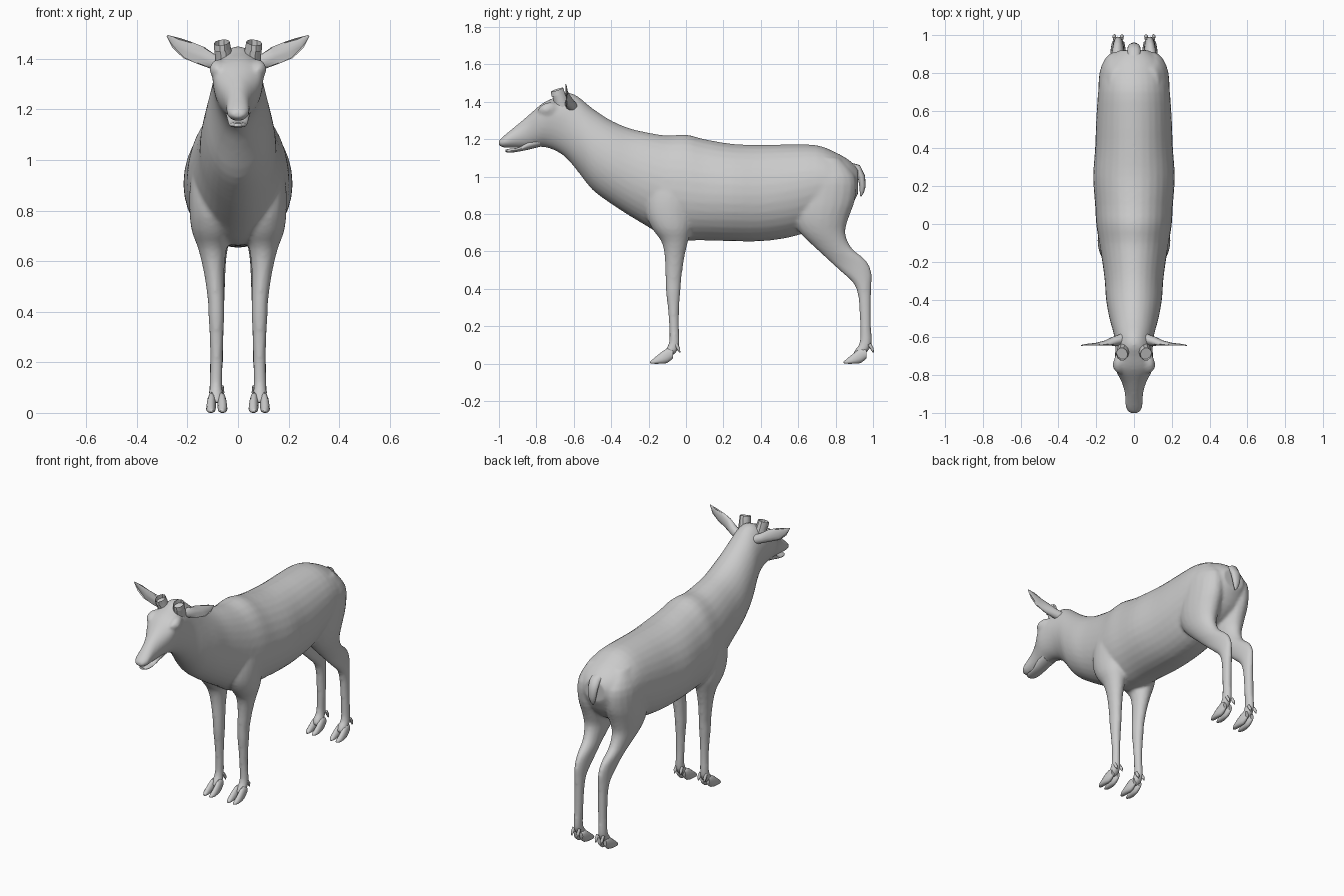
import bpy, bmesh, math
from mathutils import Vector

coat = bpy.data.materials.new("grey_coat")
coat.diffuse_color = (0.6, 0.6, 0.6, 1)


def spline(stations, steps):
    """Catmull-Rom interpolation of station tuples."""
    out, n = [], len(stations)
    for i in range(n - 1):
        p = [stations[min(max(i + k, 0), n - 1)] for k in (-1, 0, 1, 2)]
        for s in range(steps):
            t = s / steps
            out.append([0.5 * (2 * b + (c - a) * t + (2 * a - 5 * b + 4 * c - d) * t * t
                               + (3 * b - a - 3 * c + d) * t ** 3) for a, b, c, d in zip(*p)])
    return out + [list(stations[-1])]


def loft(bm, axis, stations, sides=20, steps=3, sx=1):
    """Station: position on axis, low, high, x min, x max, height ratio of widest point."""
    rings = []
    for t, lo, hi, x0, x1, m in spline(stations, steps):
        mid, ring = lo + (hi - lo) * m, []
        for k in range(sides):
            a = 2 * math.pi * k / sides
            s = math.sin(a)
            h = mid + s * ((hi - mid) if s > 0 else (mid - lo))
            x = sx * ((x0 + x1) / 2 + math.cos(a) * (x1 - x0) / 2)
            ring.append(bm.verts.new((x, t, h) if axis == 'y' else (x, h, t)))
        rings.append(ring)
    for r, q in zip(rings, rings[1:]):
        for k in range(sides):
            j = (k + 1) % sides
            bm.faces.new((r[k], r[j], q[j], q[k]))
    bm.faces.new(rings[0])
    bm.faces.new(rings[-1])


def tube(bm, points, sides=12, sx=1):
    """Elliptic tube: points are centre x, y, z, then radii along x, y, z of each flat ring."""
    rings = []
    for i, p in enumerate(points):
        c = Vector(p[:3])
        d = (Vector(points[min(i + 1, len(points) - 1)][:3])
             - Vector(points[max(i - 1, 0)][:3])).normalized()
        u = d.cross(Vector((0, 1, 0))).normalized() if abs(d.y) < 0.9 else Vector((1, 0, 0))
        v = d.cross(u)
        ring = []
        for k in range(sides):
            a = 2 * math.pi * k / sides
            w = c + u * math.cos(a) * p[3] + v * math.sin(a) * p[4]
            ring.append(bm.verts.new((w.x * sx, w.y, w.z)))
        rings.append(ring)
    for r, q in zip(rings, rings[1:]):
        for k in range(sides):
            j = (k + 1) % sides
            bm.faces.new((r[k], r[j], q[j], q[k]))
    bm.faces.new(rings[0])
    return bm.faces.new(rings[-1])


def finish(name, bm, angle=60):
    bmesh.ops.recalc_face_normals(bm, faces=bm.faces[:])
    me = bpy.data.meshes.new(name)
    bm.to_mesh(me)
    bm.free()
    me.materials.append(coat)
    ob = bpy.data.objects.new(name, me)
    bpy.context.collection.objects.link(ob)
    bpy.ops.object.select_all(action='DESELECT')
    ob.select_set(True)
    bpy.context.view_layer.objects.active = ob
    bpy.ops.object.shade_smooth_by_angle(angle=math.radians(angle))
    return ob


# Trunk, neck and head: y, bottom, top, half width, height ratio of widest point
trunk = [(-1.0, 1.165, 1.195, .025, .5), (-.97, 1.155, 1.222, .044, .5), (-.9, 1.155, 1.28, .048, .5),
         (-.84, 1.155, 1.33, .064, .6), (-.77, 1.16, 1.39, .098, .72), (-.7, 1.14, 1.425, .1, .66),
         (-.64, 1.10, 1.45, .1, .55), (-.58, 1.03, 1.43, .108, .5), (-.5, .93, 1.365, .13, .48),
         (-.4, .855, 1.30, .148, .48), (-.3, .79, 1.258, .155, .48), (-.2, .73, 1.235, .168, .48),
         (-.1, .67, 1.22, .185, .48), (0, .66, 1.225, .2, .46), (.1, .66, 1.2, .206, .46),
         (.25, .655, 1.175, .216, .48), (.4, .655, 1.17, .206, .48), (.55, .675, 1.172, .2, .5),
         (.7, .72, 1.168, .19, .53), (.8, .76, 1.13, .175, .55), (.87, .82, 1.09, .14, .55),
         (.92, .91, 1.045, .075, .5)]
body = bmesh.new()
loft(body, 'y', [(y, lo, hi, -w, w, m) for y, lo, hi, w, m in trunk], 32)

# Legs: z, back/front limits in y, inner and outer x
front_leg = [(1.12, -.1, -.02, .08, .13), (1.02, -.18, .03, .05, .168), (.9, -.215, .045, .03, .19),
             (.8, -.215, .04, .02, .192), (.72, -.18, .03, .025, .183), (.65, -.13, .01, .045, .158),
             (.56, -.113, -.01, .054, .136), (.45, -.11, -.025, .054, .12), (.38, -.107, -.03, .054, .117),
             (.3, -.098, -.036, .058, .112), (.2, -.09, -.038, .06, .11), (.11, -.092, -.034, .062, .112),
             (.07, -.115, -.045, .058, .115), (.04, -.13, -.075, .06, .112)]
hind_leg = [(1.1, .68, .82, .05, .13), (1.0, .6, .905, .01, .18), (.88, .57, .905, .004, .188),
            (.78, .57, .87, .01, .182), (.7, .61, .852, .03, .165), (.62, .69, .885, .045, .14),
            (.55, .765, .965, .05, .122), (.49, .83, .992, .052, .115), (.43, .895, .992, .054, .112),
            (.35, .922, .99, .056, .11), (.2, .93, .99, .06, .11), (.11, .927, .993, .062, .112),
            (.07, .9, .975, .058, .115), (.04, .89, .945, .06, .112)]
for side in (-1, 1):
    for leg in (front_leg, hind_leg):
        loft(body, 'z', [(*s, .5) for s in leg], 20, 3, side)
    # Brow ridge over each eye
    loft(body, 'y', [(-.79, 1.345, 1.365, .07, .09, .5), (-.76, 1.325, 1.39, .05, .112, .5),
                     (-.72, 1.32, 1.4, .05, .108, .5), (-.68, 1.35, 1.38, .06, .09, .5)], 12, 2, side)
ob = finish("body", body)
remesh = ob.modifiers.new("blend", 'REMESH')
remesh.mode = 'VOXEL'
remesh.voxel_size = 0.01
remesh.use_smooth_shade = True
smooth = ob.modifiers.new("soften", 'SMOOTH')
smooth.factor, smooth.iterations = 0.5, 5

# Lower jaw, parted from the muzzle
bm = bmesh.new()
loft(bm, 'y', [(-.965, 1.132, 1.145, -.02, .02, .5), (-.94, 1.128, 1.15, -.034, .034, .5),
               (-.89, 1.135, 1.158, -.038, .038, .5), (-.84, 1.145, 1.2, -.045, .045, .5),
               (-.78, 1.16, 1.22, -.05, .05, .5)], 16)
finish("lower_jaw", bm)

# Tail
bm = bmesh.new()
tube(bm, [(0, .86, 1.06, .035, .02), (0, .915, 1.045, .035, .022), (0, .938, 1.0, .033, .02),
          (0, .944, .95, .026, .017), (0, .94, .915, .015, .011), (0, .934, .895, .003, .003)])
finish("tail", bm)

for side, label in ((-1, "left"), (1, "right")):
    # Leaf shaped ear with a hollowed front
    bm = bmesh.new()
    tube(bm, [(.06, -.61, 1.375, .028, .03), (.105, -.622, 1.392, .03, .026),
              (.15, -.635, 1.415, .036, .018), (.2, -.642, 1.435, .036, .013),
              (.245, -.643, 1.463, .024, .009), (.28, -.643, 1.492, .003, .003)], 14, side)
    for v in bm.verts:
        x = abs(v.co.x)
        if .12 < x < .26 and v.co.y < -.645:
            v.co.y += .012
    finish(label + "_ear", bm)

    # Horn stump with a hollow top
    bm = bmesh.new()
    top = tube(bm, [(.052, -.66, 1.37, .036, .04), (.058, -.675, 1.42, .034, .036),
                    (.064, -.69, 1.465, .031, .036)], 10, side)
    bmesh.ops.inset_individual(bm, faces=[top], thickness=.007)
    bmesh.ops.translate(bm, verts=top.verts[:], vec=(0, .004, -.025))
    finish(label + "_horn_stump", bm, 35)

    # Cloven hooves and dewclaws
    for shift, pair in ((0, "front"), (1.035, "hind")):
        bm = bmesh.new()
        for x in (.064, .104):
            out = -.003 if x < .08 else .003
            loft(bm, 'y', [(shift - .07, .03, .075, x - .012, x + .012, .5),
                           (shift - .1, .004, .082, x - .018, x + .018, .4),
                           (shift - .14, 0, .055, x - .019 + out, x + .019 + out, .3),
                           (shift - .175, 0, .026, x - .015 + out, x + .015 + out, .3),
                           (shift - .192, .003, .012, x - .006, x + .006, .4)], 12, 2, side)
            tube(bm, [(x, shift - .055, .105, .008, .01), (x, shift - .04, .08, .01, .009),
                      (x, shift - .033, .06, .003, .003)], 8, side)
        finish(label + "_" + pair + "_hoof", bm)
